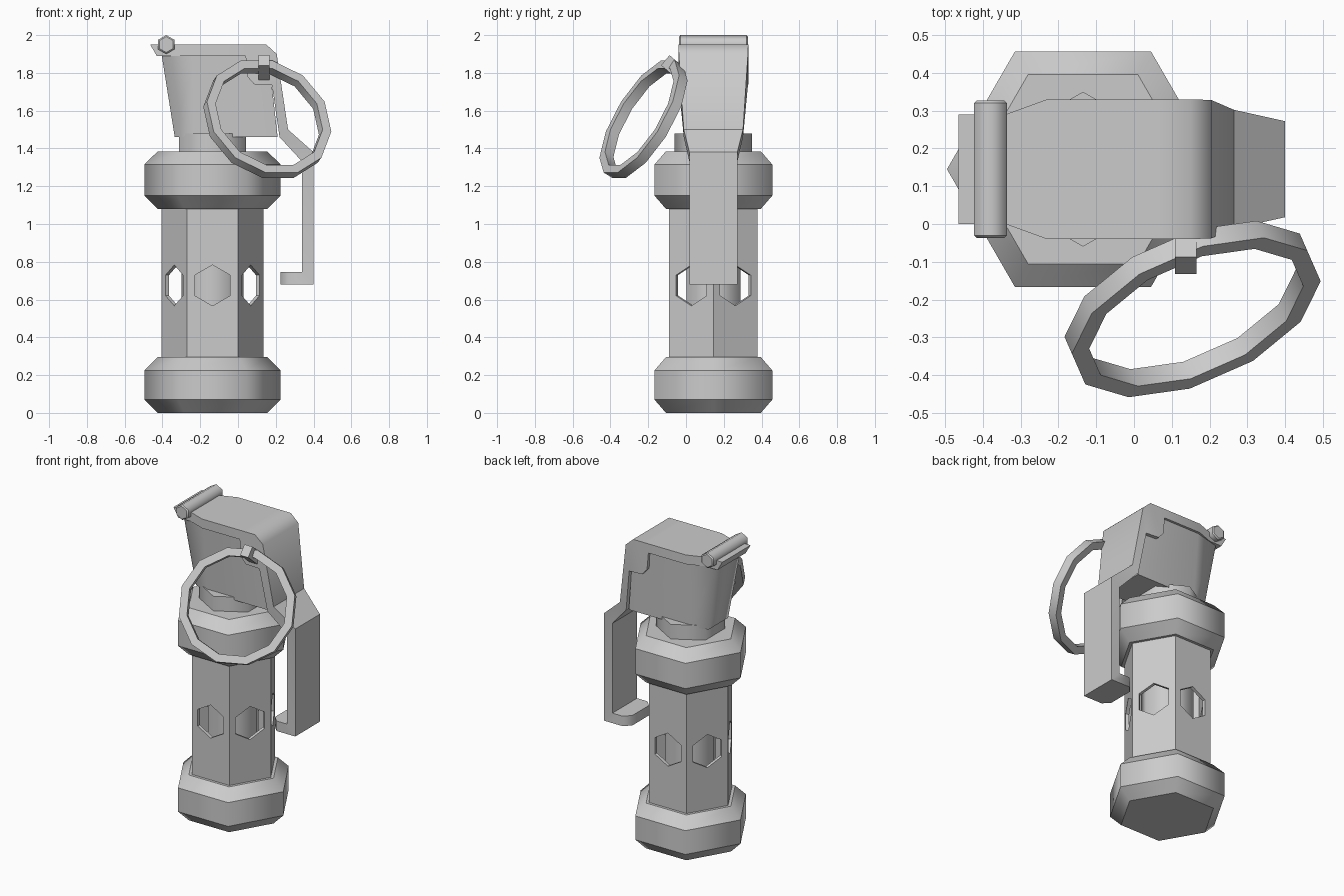
import bpy, bmesh, math
from mathutils import Vector, Matrix

if "Cube" in bpy.data.objects:
    bpy.data.objects.remove(bpy.data.objects["Cube"], do_unlink=True)

CX, CY = -0.135, 0.145          # axis of the body

steel = bpy.data.materials.new("plain_grey")
steel.use_nodes = True
steel.diffuse_color = (0.6, 0.6, 0.6, 1)
steel.node_tree.nodes["Principled BSDF"].inputs["Base Color"].default_value = (0.6, 0.6, 0.6, 1)


def finish(name, bm):
    bmesh.ops.recalc_face_normals(bm, faces=bm.faces)
    mesh = bpy.data.meshes.new(name)
    bm.to_mesh(mesh)
    bm.free()
    mesh.materials.append(steel)
    obj = bpy.data.objects.new(name, mesh)
    bpy.context.collection.objects.link(obj)
    return obj


def shade(obj, is_sharp):
    """Smooth shading, sharp where the rule on an edge says so."""
    bm = bmesh.new()
    bm.from_mesh(obj.data)
    for f in bm.faces:
        f.smooth = True
    for e in bm.edges:
        e.smooth = not is_sharp(e)
    bm.to_mesh(obj.data)
    bm.free()


def direction(e):
    return (e.verts[1].co - e.verts[0].co).normalized()


def not_upright(e):
    return abs(direction(e).z) < 0.5


def wider_than(degrees):
    return lambda e: e.calc_face_angle(3) > math.radians(degrees)


def skin(bm, rings, closed=False):
    """Join rings of points with quads; cap the ends or close the loop."""
    loops = [[bm.verts.new(p) for p in ring] for ring in rings]
    n = len(loops[0])
    pairs = list(zip(loops, loops[1:])) + ([(loops[-1], loops[0])] if closed else [])
    for a, b in pairs:
        for i in range(n):
            j = (i + 1) % n
            bm.faces.new((a[i], a[j], b[j], b[i]))
    if not closed:
        bm.faces.new(loops[0])
        bm.faces.new(loops[-1])


def hex_ring(r, z, turn=0.0):
    return [(CX + r * math.cos(math.pi * i / 3 + turn),
             CY + r * math.sin(math.pi * i / 3 + turn), z) for i in range(6)]


def hex_part(name, profile, turn=0.0, closed=False):
    bm = bmesh.new()
    skin(bm, [hex_ring(r, z, turn) for r, z in profile], closed)
    obj = finish(name, bm)
    shade(obj, not_upright)
    return obj


# Chamfered end caps, neck and inner core
for name, z, flat in (("bottom_cap", 0, 0.155), ("top_cap", 1.08, 0.165)):
    hex_part(name, [(0.29, z), (0.36, z + 0.07), (0.36, z + 0.07 + flat), (0.29, z + 0.14 + flat)])
hex_part("neck", [(0.205, 1.36), (0.205, 1.48)], math.pi / 6)
hex_part("inner_core", [(0.165, 0.2), (0.165, 1.2)])

# Hollow body tube with a six-sided hole through every side
tube = hex_part("body_tube", [(0.27, 0.2), (0.27, 1.2), (0.245, 1.2), (0.245, 0.2)], closed=True)
bm = bmesh.new()
for k in range(6):
    turn = Matrix.Rotation(math.pi / 6 + k * math.pi / 3, 3, 'Z')
    skin(bm, [[turn @ Vector((x, 0.108 * math.sin(math.pi * i / 3), 0.108 * math.cos(math.pi * i / 3)))
               + Vector((CX, CY, 0.675)) for i in range(6)] for x in (0.18, 0.3)])
cutter = finish("hole_cutter", bm)
cutter.hide_render = True
mod = tube.modifiers.new("holes", 'BOOLEAN')
mod.operation, mod.solver, mod.object = 'DIFFERENCE', 'EXACT', cutter
bpy.context.view_layer.objects.active = tube
bpy.ops.object.modifier_apply(modifier=mod.name)
bpy.data.objects.remove(cutter, do_unlink=True)


def side_or_hole(e):
    mid = (e.verts[0].co + e.verts[1].co) / 2
    return not_upright(e) or e.calc_face_angle(3) > 1.2 or 0.55 < mid.z < 0.65 or 0.7 < mid.z < 0.8


shade(tube, lambda e: side_or_hole(e) and e.calc_face_angle(3) > 0.1)

# Fuze head, tapered downward with cut corners at the rear end
bm = bmesh.new()
outlines = []
for z, pts in ((1.46, [(-0.335, 0.1), (-0.22, 0.143), (0.21, 0.143)]),
               (1.9, [(-0.405, 0.125), (-0.23, 0.17), (0.16, 0.17)])):
    outlines.append([(x, CY - w, z) for x, w in pts] + [(x, CY + w, z) for x, w in reversed(pts)])
skin(bm, outlines)
shade(finish("fuze_head", bm), lambda e: not_upright(e) or e.verts[0].co.x > 0)

# Lever: outer point, inner point, half width at each station
stations = [
    ((-0.465, 1.95), (-0.43, 1.89), 0.145),
    ((-0.34, 1.95), (-0.34, 1.89), 0.145),
    ((-0.23, 1.95), (-0.23, 1.89), 0.185),
    ((0.04, 1.95), (0.04, 1.89), 0.185),
    ((0.06, 1.95), (0.05, 1.78), 0.185),
    ((0.15, 1.95), (0.085, 1.74), 0.185),
    ((0.205, 1.9), (0.18, 1.735), 0.183),
    ((0.265, 1.5), (0.22, 1.46), 0.157),
    ((0.4, 1.38), (0.34, 1.33), 0.127),
    ((0.4, 0.68), (0.34, 0.745), 0.127),
    ((0.265, 0.68), (0.265, 0.745), 0.127),
    ((0.225, 0.68), (0.225, 0.745), 0.085),
]
bm = bmesh.new()
skin(bm, [[(o[0], CY - w, o[1]), (o[0], CY + w, o[1]), (i[0], CY + w, i[1]), (i[0], CY - w, i[1])]
          for o, i, w in stations])
lever = finish("lever", bm)


def lever_sharp(e):
    across = abs(direction(e).y) > 0.95
    return e.calc_face_angle(3) > 0.85 or (across and e.verts[0].co.z < 1.6)


shade(lever, lever_sharp)

# Hinge pin across the top of the lever, with slightly eased ends
bm = bmesh.new()
skin(bm, [[(-0.38 + r * math.sin(math.pi * i / 3), y, 1.95 + r * math.cos(math.pi * i / 3))
           for i in range(6)]
          for y, r in ((-0.037, 0.042), (-0.03, 0.05), (0.32, 0.05), (0.327, 0.042))])
shade(finish("hinge_pin", bm), lambda e: abs(direction(e).y) < 0.5)

# Pull ring with a square section, hanging tilted
normal = Vector((0.351, -0.8, 0.487)).normalized()
up = (Vector((0, 0, 1)) - normal * normal.z).normalized()
side = up.cross(normal)
centre = Vector((0.155, -0.225, 1.555))
bm = bmesh.new()
rings = []
for k in range(12):
    a = math.pi * (k + 0.5) / 6
    out = side * math.cos(a) + up * math.sin(a)
    rings.append([centre + out * r + normal * h for r, h in
                  ((0.352, -0.028), (0.352, 0.028), (0.303, 0.028), (0.303, -0.028))])
skin(bm, rings, closed=True)
shade(finish("pull_ring", bm), wider_than(40))

# Clasp holding the ring to the head
bm = bmesh.new()
bmesh.ops.create_cube(bm, size=1, matrix=Matrix.Translation((0.137, -0.06, 1.825))
                      @ Matrix.Rotation(math.radians(-40), 4, 'X')
                      @ Matrix.Diagonal((0.058, 0.13, 0.07, 1)))
finish("ring_clasp", bm)
